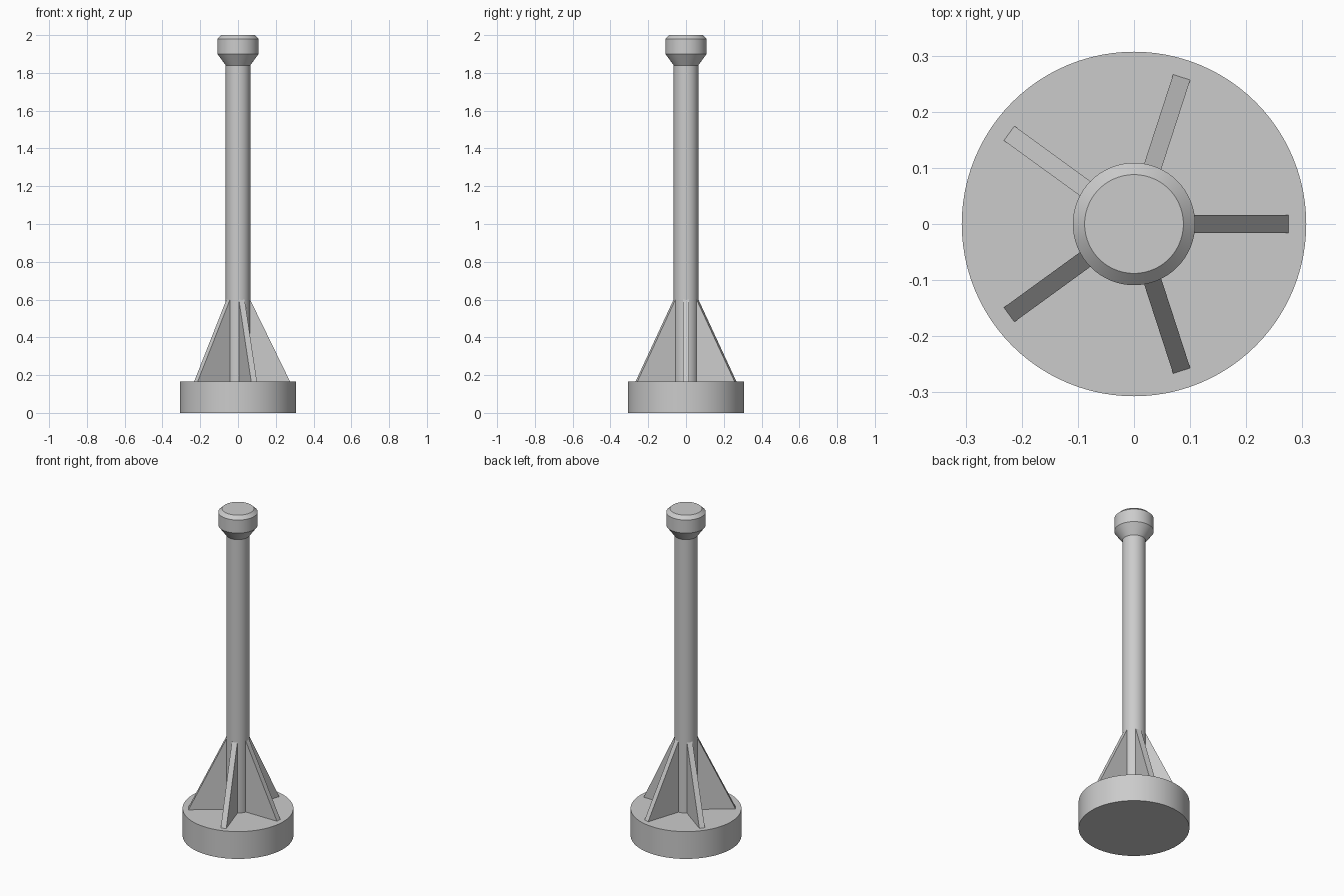
import bpy
import bmesh
from math import cos, sin, pi, tau, radians

default = bpy.data.objects.get("Cube")
if default:
    bpy.data.objects.remove(default, do_unlink=True)

grey = bpy.data.materials.new("plain grey")
grey.use_nodes = True
colour = (0.6, 0.6, 0.6, 1)
grey.diffuse_color = colour
grey.node_tree.nodes["Principled BSDF"].inputs["Base Color"].default_value = colour

SIDES = 96
BASE_TOP = 0.167
SHAFT_R = 0.065


def finish(name, bm, smooth=False):
    bmesh.ops.recalc_face_normals(bm, faces=bm.faces)
    mesh = bpy.data.meshes.new(name)
    bm.to_mesh(mesh)
    bm.free()
    mesh.materials.append(grey)
    obj = bpy.data.objects.new(name, mesh)
    bpy.context.collection.objects.link(obj)
    if smooth:
        bpy.ops.object.select_all(action='DESELECT')
        obj.select_set(True)
        bpy.context.view_layer.objects.active = obj
        bpy.ops.object.shade_smooth_by_angle(angle=radians(25))
    return obj


def turned(name, profile):
    """Closed solid of revolution from (radius, height) points."""
    bm = bmesh.new()
    rings = [[bm.verts.new((r * cos(tau * i / SIDES), r * sin(tau * i / SIDES), z))
              for i in range(SIDES)] for r, z in profile]
    for low, high in zip(rings, rings[1:]):
        for i in range(SIDES):
            j = (i + 1) % SIDES
            bm.faces.new((low[i], low[j], high[j], high[i]))
    bm.faces.new(rings[0])
    bm.faces.new(rings[-1])
    return finish(name, bm, smooth=True)


def rib(name, angle):
    """Sloped triangular brace from the shaft out to the base."""
    outline = [(0.04, BASE_TOP), (0.275, BASE_TOP), (SHAFT_R - 0.001, 0.6), (0.04, 0.6)]
    bm = bmesh.new()
    side = bm.faces.new([bm.verts.new((x, -0.016, z)) for x, z in outline])
    extruded = bmesh.ops.extrude_face_region(bm, geom=[side])["geom"]
    moved = [g for g in extruded if isinstance(g, bmesh.types.BMVert)]
    bmesh.ops.translate(bm, verts=moved, vec=(0, 0.032, 0))
    obj = finish(name, bm)
    obj.rotation_euler.z = angle


# Round foot
turned("base", [(0.307, 0), (0.307, BASE_TOP)])

# Shaft with a flared, chamfered head
turned("shaft_and_head", [(SHAFT_R, BASE_TOP), (SHAFT_R, 1.84), (0.109, 1.9),
                          (0.109, 1.98), (0.088, 2)])

# Five braces evenly spaced around the shaft
for n in range(5):
    rib(f"brace_{n + 1}", n * tau / 5)
